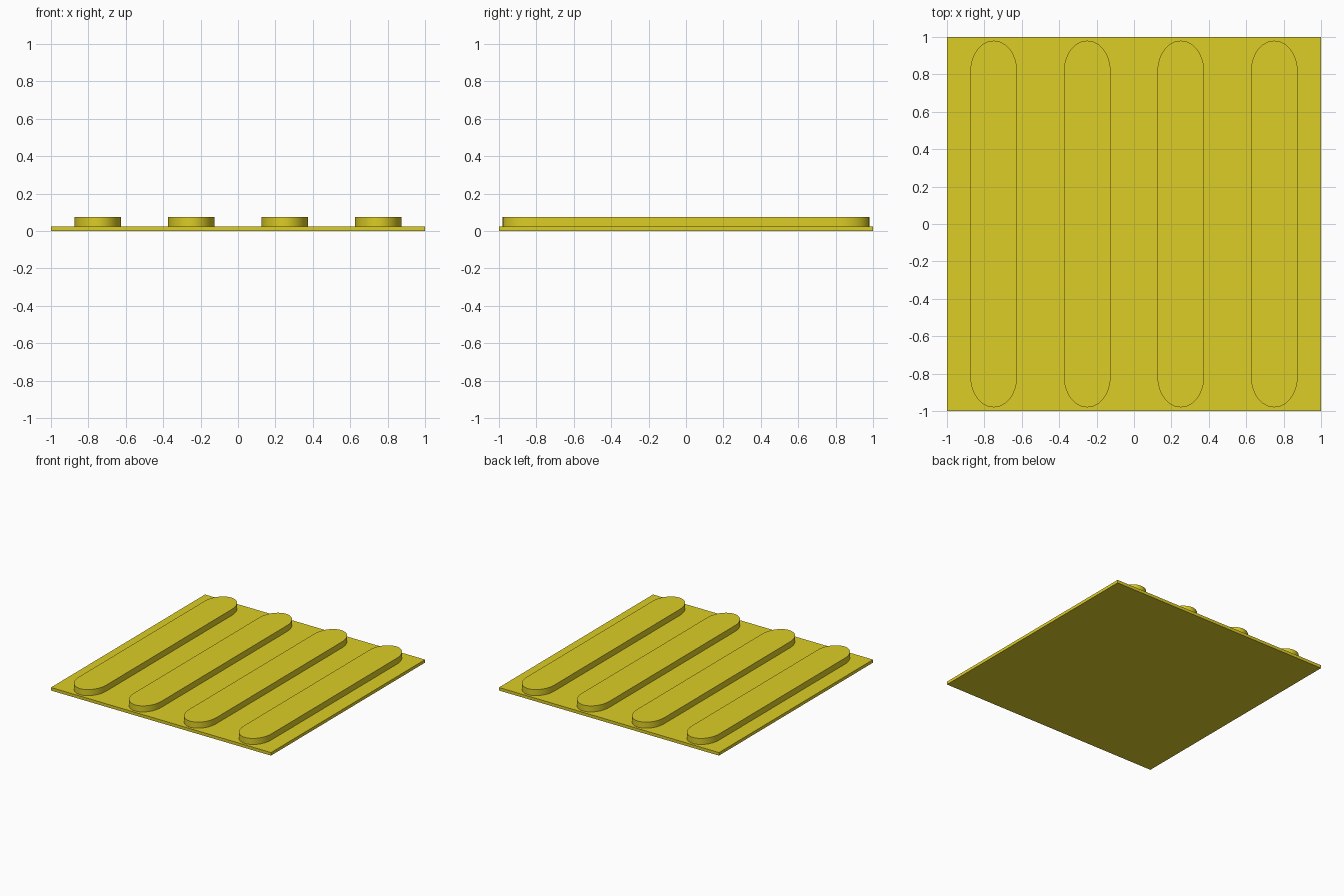
import bpy, bmesh, math

if "Cube" in bpy.data.objects:
    bpy.data.objects.remove(bpy.data.objects["Cube"])

PLATE_TOP, BAR_TOP = 0.025, 0.075

yellow = bpy.data.materials.new("yellow")
yellow.diffuse_color = (0.72, 0.61, 0.02, 1)
yellow.use_nodes = True
yellow.node_tree.nodes["Principled BSDF"].inputs["Base Color"].default_value = yellow.diffuse_color


def finish(bm, name, location=(0, 0, 0)):
    bmesh.ops.recalc_face_normals(bm, faces=bm.faces)
    mesh = bpy.data.meshes.new(name)
    bm.to_mesh(mesh)
    bm.free()
    mesh.materials.append(yellow)
    obj = bpy.data.objects.new(name, mesh)
    obj.location = location
    bpy.context.collection.objects.link(obj)
    return obj


def raised_bar(name, x, half_width=0.125, half_length=0.98, cap=0.165, steps=24):
    # Flat-topped bar with slightly elongated round ends
    bm = bmesh.new()
    outline = []
    for end in (1, -1):
        for i in range(steps + 1):
            a = math.pi * i / steps
            outline.append((end * half_width * math.cos(a),
                            end * (half_length - cap + cap * math.sin(a))))
    z0 = PLATE_TOP - 0.005  # sunk slightly into the plate
    base = bm.faces.new([bm.verts.new((px, py, z0)) for px, py in outline])
    ext = bmesh.ops.extrude_face_region(bm, geom=[base], use_keep_orig=True)
    top = [v for v in ext["geom"] if isinstance(v, bmesh.types.BMVert)]
    bmesh.ops.translate(bm, verts=top, vec=(0, 0, BAR_TOP - z0))
    obj = finish(bm, name, (x, 0, 0))
    bpy.ops.object.select_all(action="DESELECT")
    obj.select_set(True)
    bpy.context.view_layer.objects.active = obj
    bpy.ops.object.shade_smooth_by_angle(angle=math.radians(30))


# Square base plate
bm = bmesh.new()
bmesh.ops.create_cube(bm, size=1)
bmesh.ops.scale(bm, verts=bm.verts, vec=(2, 2, PLATE_TOP))
finish(bm, "base_plate", (0, 0, PLATE_TOP / 2))

# Four parallel raised bars
for n in range(4):
    raised_bar(f"raised_bar_{n + 1}", -0.75 + 0.5 * n)
